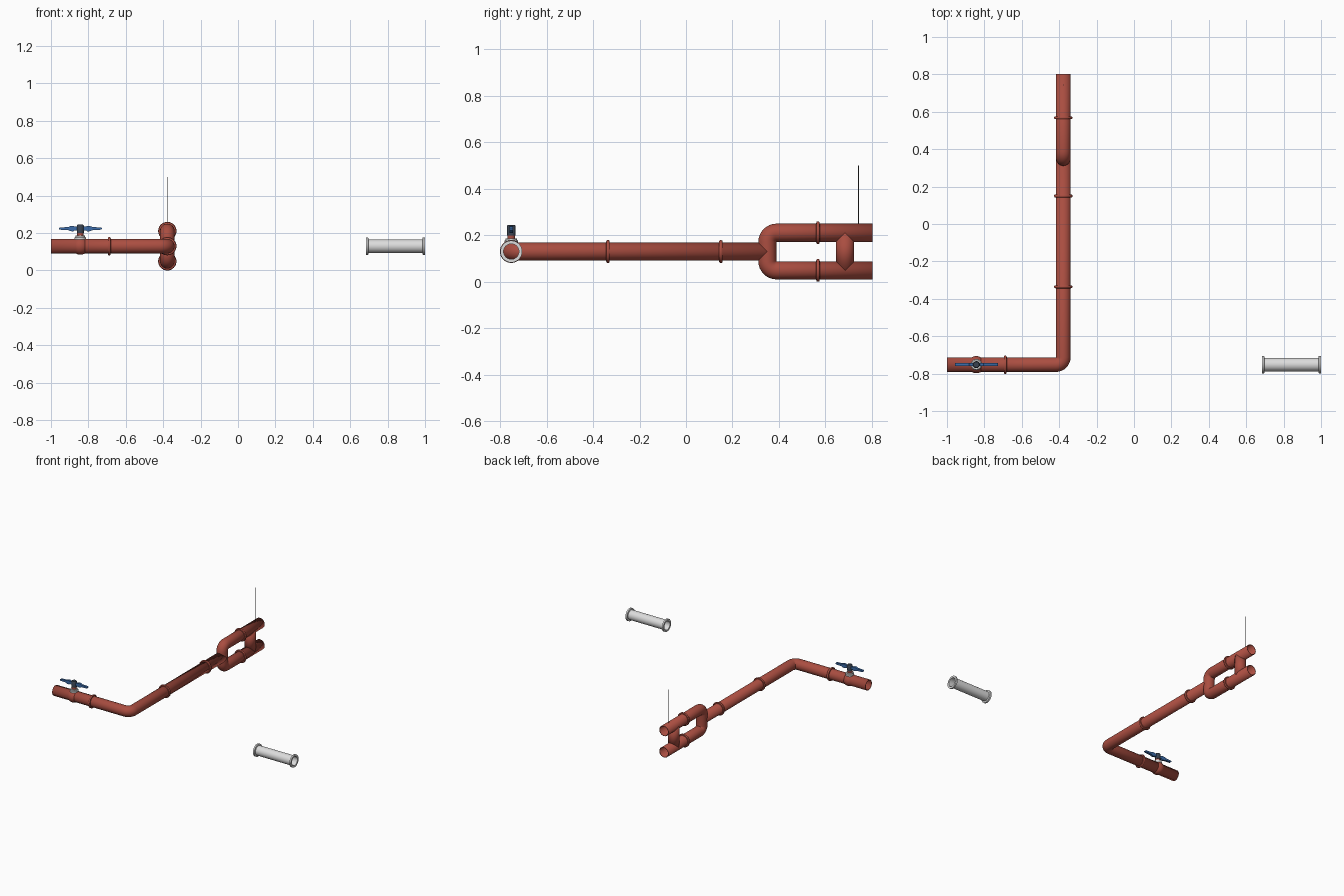
import bpy, bmesh, math
from mathutils import Vector, Matrix

if "Cube" in bpy.data.objects:
    bpy.data.objects.remove(bpy.data.objects["Cube"])


def mat(name, rgb):
    m = bpy.data.materials.new(name)
    m.diffuse_color = (*rgb, 1)
    m.use_nodes = True
    m.node_tree.nodes["Principled BSDF"].inputs["Base Color"].default_value = m.diffuse_color
    return m


RED = mat("rust_red", (0.40, 0.075, 0.052))
GREY = mat("light_grey", (0.72, 0.72, 0.72))
BLUE = mat("handle_blue", (0.045, 0.15, 0.40))
DARK = mat("dark_slate", (0.04, 0.055, 0.08))
ROD = mat("rod_grey", (0.08, 0.08, 0.08))
N = 32
R = 0.039                      # pipe radius
PX, PY, PZ = -0.378, -0.752, 0.13
TOP, LOW = 0.211, 0.049        # heights of the two branch pipes


def finish(name, bm, material, angle=40):
    bmesh.ops.recalc_face_normals(bm, faces=bm.faces[:])
    me = bpy.data.meshes.new(name)
    bm.to_mesh(me)
    bm.free()
    ob = bpy.data.objects.new(name, me)
    bpy.context.collection.objects.link(ob)
    me.materials.append(material)
    bpy.ops.object.select_all(action='DESELECT')
    ob.select_set(True)
    bpy.context.view_layer.objects.active = ob
    bpy.ops.object.shade_smooth_by_angle(angle=math.radians(angle))
    return ob


def skin(bm, rings, closed=False):
    pairs = list(zip(rings, rings[1:] + rings[:1])) if closed else list(zip(rings, rings[1:]))
    for a, b in pairs:
        for i in range(len(a)):
            j = (i + 1) % len(a)
            bm.faces.new((a[i], a[j], b[j], b[i]))


def lathe(name, profile, loc, axis, material, closed=False):
    """Spin (radius, height) points round an axis through loc."""
    rot = Vector((0, 0, 1)).rotation_difference(Vector(axis)).to_matrix()
    bm = bmesh.new()
    rings = []
    for r, h in profile:
        rings.append([bm.verts.new(Vector(loc) + rot @ Vector((
            r * math.cos(2 * math.pi * i / N), r * math.sin(2 * math.pi * i / N), h)))
            for i in range(N)])
    skin(bm, rings, closed)
    if not closed:
        bm.faces.new(rings[0])
        bm.faces.new(rings[-1])
    return finish(name, bm, material)


def pipe(name, corners, normal, bend=0.04):
    """Hollow pipe along a flat path, rounded at each inner corner."""
    pts = [Vector(c) for c in corners]
    n = Vector(normal)
    path = [(pts[0], (pts[1] - pts[0]).normalized())]
    for a, b, c in zip(pts, pts[1:], pts[2:]):
        d0, d1 = (b - a).normalized(), (c - b).normalized()
        centre = b - d0 * bend + d1 * bend
        for k in range(9):
            t = math.pi / 2 * k / 8
            path.append((centre - d1 * bend * math.cos(t) + d0 * bend * math.sin(t),
                         d0 * math.cos(t) + d1 * math.sin(t)))
    path.append((pts[-1], (pts[-1] - pts[-2]).normalized()))
    bm = bmesh.new()
    rings = []
    for p, t in path:
        u = t.cross(n)
        rings.append([bm.verts.new(p + R * (u * math.cos(2 * math.pi * i / N)
                                            + n * math.sin(2 * math.pi * i / N)))
                      for i in range(N)])
    skin(bm, rings)
    ob = finish(name, bm, RED)
    mod = ob.modifiers.new("wall", 'SOLIDIFY')
    mod.thickness = 0.005
    mod.offset = -1
    return ob


# Main pipe with elbow, forked branch and bridge between the forks
pipe("main_pipe", [(-1, PY, PZ), (PX, PY, PZ), (PX, 0.35, PZ)], (0, 0, 1))
pipe("fork_pipe", [(PX, 0.803, TOP), (PX, 0.35, TOP), (PX, 0.35, LOW), (PX, 0.803, LOW)], (1, 0, 0))
pipe("bridge_pipe", [(PX, 0.685, LOW), (PX, 0.685, TOP)], (1, 0, 0))

# Rounded joint collars
collar = [(R - 0.002, -0.008), (0.046, -0.007), (0.049, -0.003),
          (0.049, 0.003), (0.046, 0.007), (R - 0.002, 0.008)]
spots = [((-0.688, PY, PZ), (1, 0, 0)), ((PX, -0.336, PZ), (0, 1, 0)),
         ((PX, 0.15, PZ), (0, 1, 0)), ((PX, 0.568, TOP), (0, 1, 0)),
         ((PX, 0.568, LOW), (0, 1, 0))]
for loc, axis in spots:
    lathe("joint_collar", collar, loc, axis, RED, closed=True)

# Separate flanged grey pipe
L = 0.316
lathe("grey_pipe", [(0.033, 0), (0.047, 0), (0.047, 0.012), (0.036, 0.014),
                    (0.036, L - 0.014), (0.047, L - 0.012), (0.047, L), (0.033, L)],
      (1 - L, PY, PZ), (1, 0, 0), GREY, closed=True)

# Valve: round body, grey ring, neck and hub
VX = -0.843
body = [(0.046 * math.sin(math.pi * k / 16), -0.046 * math.cos(math.pi * k / 16))
        for k in range(1, 16)]
lathe("valve_body", body, (VX, PY, PZ), (0, 0, 1), RED)
lathe("valve_ring", [(0.03, 0.162), (0.03, 0.176), (0.025, 0.18), (0.025, 0.186)],
      (VX, PY, 0), (0, 0, 1), GREY)
lathe("valve_neck", [(0.017, 0.18), (0.017, 0.203)], (VX, PY, 0), (0, 0, 1), RED)
lathe("valve_hub", [(0.019, 0.2), (0.019, 0.24), (0.015, 0.245)],
      (VX, PY, 0), (0, 0, 1), DARK)

# Two-winged handle, extruded from its side outline
half = [(0, 0.010), (0.03, 0.010), (0.038, 0.015), (0.052, 0.014), (0.066, 0.008), (0.11, 0.006), (0.115, 0.003)]
upper = [(-x, z) for x, z in reversed(half[1:])] + half
outline = upper + [(x, -z) for x, z in reversed(upper)]
bm = bmesh.new()
f = bm.faces.new([bm.verts.new((VX + x, PY - 0.008, 0.224 + z)) for x, z in outline])
ext = bmesh.ops.extrude_face_region(bm, geom=[f])
bmesh.ops.translate(bm, vec=(0, 0.016, 0),
                    verts=[v for v in ext["geom"] if isinstance(v, bmesh.types.BMVert)])
finish("valve_handle", bm, BLUE, 30)

# Thin hanger rod
lathe("hanger_rod", [(0.002, 0.24), (0.002, 0.5)], (PX + 0.002, 0.743, 0), (0, 0, 1), ROD)
